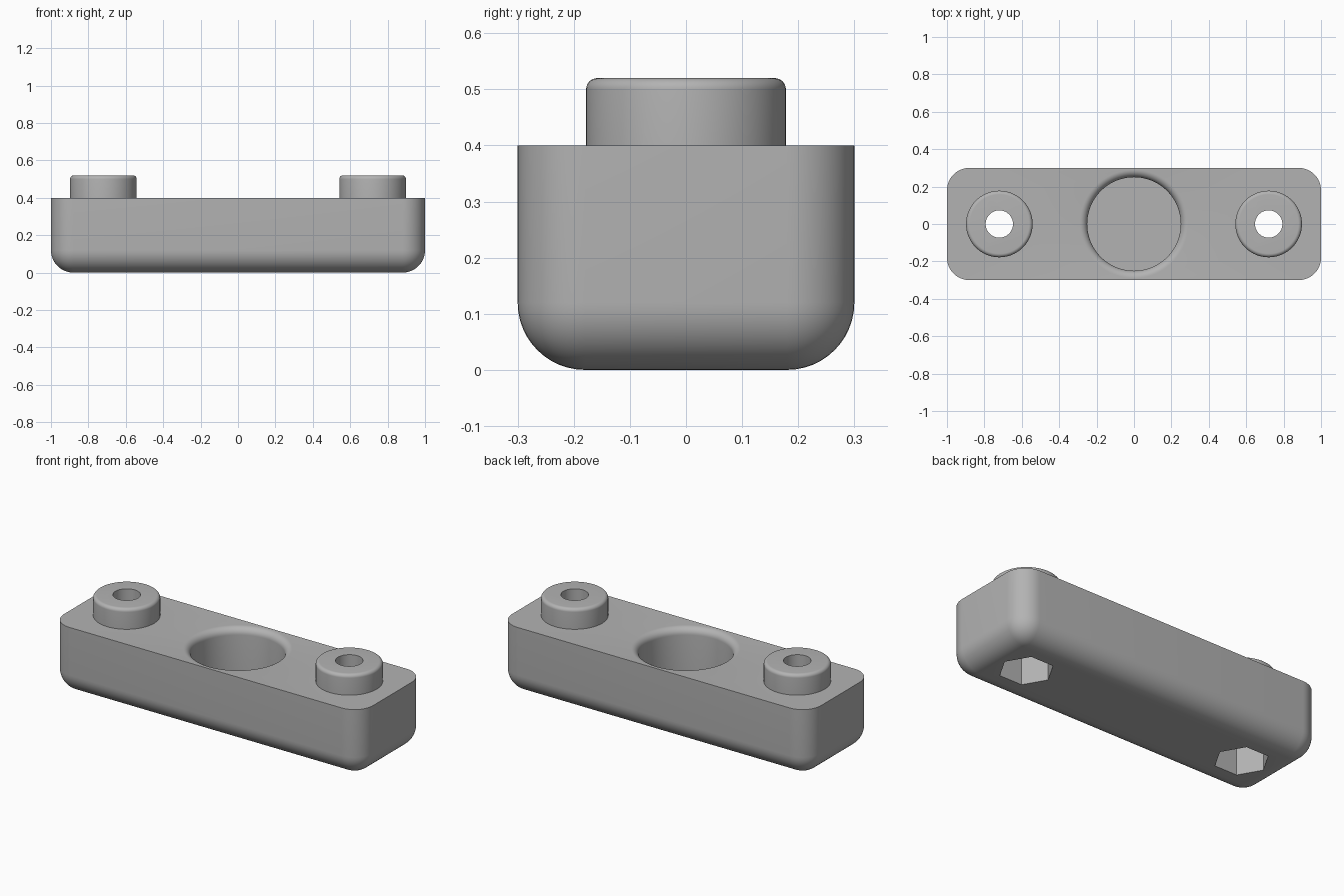
import bpy, bmesh, math

if "Cube" in bpy.data.objects:
    bpy.data.objects.remove(bpy.data.objects["Cube"])

grey = bpy.data.materials.new("mid_grey")
grey.diffuse_color = (0.45, 0.45, 0.45, 1)
grey.use_nodes = True
grey.node_tree.nodes["Principled BSDF"].inputs["Base Color"].default_value = grey.diffuse_color


def make(name, bm):
    bmesh.ops.recalc_face_normals(bm, faces=bm.faces)
    me = bpy.data.meshes.new(name)
    bm.to_mesh(me)
    bm.free()
    me.materials.append(grey)
    ob = bpy.data.objects.new(name, me)
    bpy.context.collection.objects.link(ob)
    return ob


def turned(name, profile, x=0, sides=96):
    """Stack of rings from (radius, z) pairs, capped at both ends."""
    bm = bmesh.new()
    rings = []
    for r, z in profile:
        rings.append([bm.verts.new((x + r * math.cos(2 * math.pi * i / sides),
                                    r * math.sin(2 * math.pi * i / sides), z))
                      for i in range(sides)])
    for a, b in zip(rings, rings[1:]):
        for i in range(sides):
            j = (i + 1) % sides
            bm.faces.new((a[i], a[j], b[j], b[i]))
    bm.faces.new(rings[0])
    bm.faces.new(rings[-1])
    return make(name, bm)


def arc(cr, cz, rad, a0, a1, n=8):
    return [(cr + rad * math.cos(math.radians(a0 + (a1 - a0) * i / n)),
             cz + rad * math.sin(math.radians(a0 + (a1 - a0) * i / n)))
            for i in range(n + 1)]


# Main bar: every edge rounded except around the flat top
bm = bmesh.new()
bmesh.ops.create_cube(bm, size=1)
for v in bm.verts:
    v.co = (v.co.x * 2, v.co.y * 0.6, (v.co.z + 0.5) * 0.4)
edges = [e for e in bm.edges if min(v.co.z for v in e.verts) < 0.01]
bmesh.ops.bevel(bm, geom=edges, offset=0.12, segments=12, profile=0.5,
                affect='EDGES', clamp_overlap=False)
body = make("mounting_bar", bm)


def boolean(tool, op):
    m = body.modifiers.new(tool.name, 'BOOLEAN')
    m.object, m.operation, m.solver = tool, op, 'EXACT'
    bpy.context.view_layer.objects.active = body
    bpy.ops.object.modifier_apply(modifier=m.name)
    bpy.data.objects.remove(tool)


for x in (-0.72, 0.72):
    # Raised boss with a rounded rim
    boolean(turned("boss", [(0.178, 0.3)] + arc(0.158, 0.5, 0.02, 0, 90), x), 'UNION')
    # Bolt hole and hexagonal nut recess underneath
    boolean(turned("bolt_hole", [(0.073, -0.1), (0.073, 0.7)], x, 64), 'DIFFERENCE')
    boolean(turned("nut_recess", [(0.145, -0.1), (0.145, 0.2)], x, 6), 'DIFFERENCE')

# Blind round pocket with a softened lip
boolean(turned("pocket", [(0.25, 0.1)] + arc(0.29, 0.36, 0.04, 180, 90) + [(0.29, 0.5)]),
        'DIFFERENCE')

bpy.ops.object.select_all(action='DESELECT')
body.select_set(True)
bpy.context.view_layer.objects.active = body
bpy.ops.object.shade_smooth_by_angle(angle=math.radians(30))
